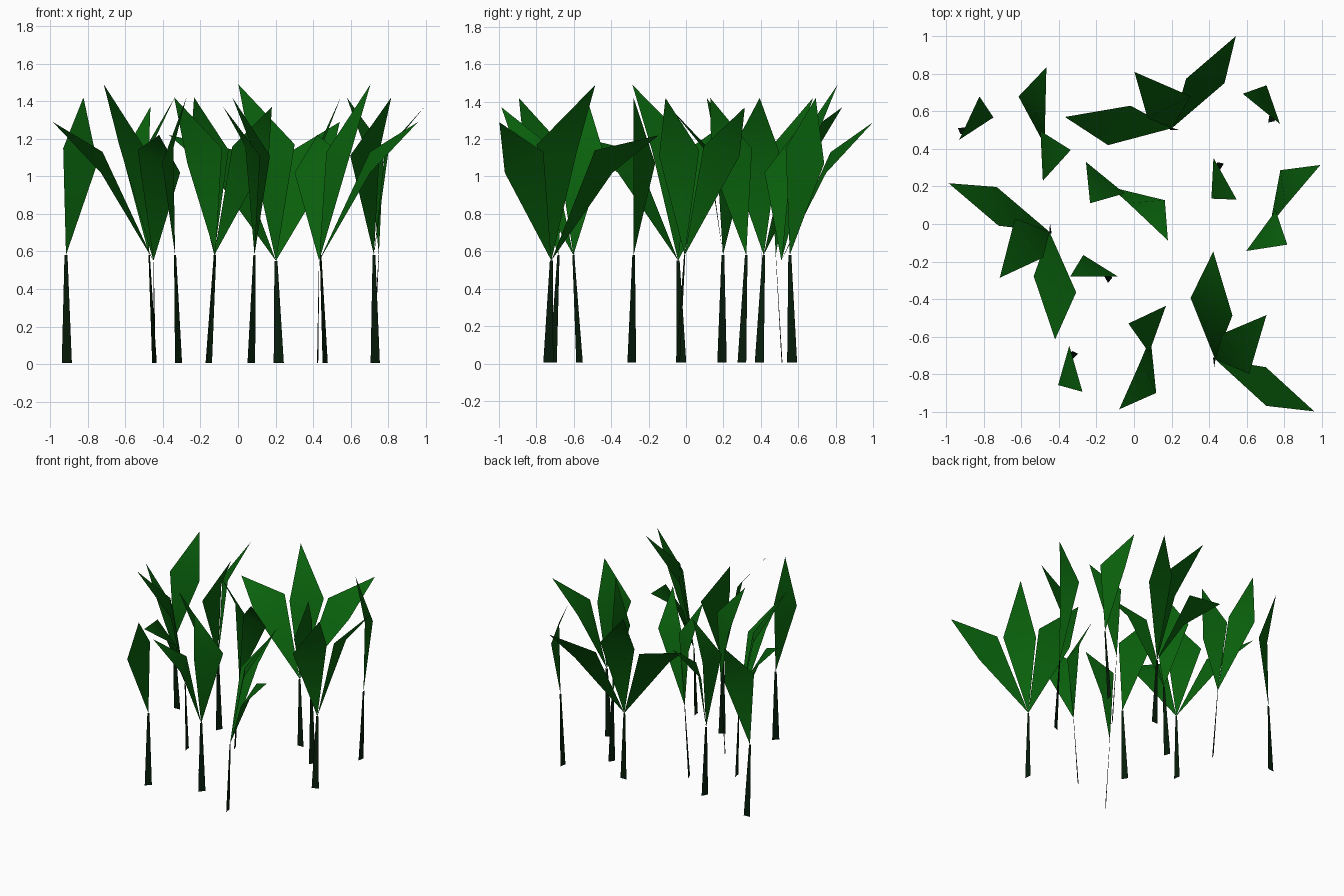
import bpy
from math import radians, cos, sin
from mathutils import Matrix, Vector

if "Cube" in bpy.data.objects:
    bpy.data.objects.remove(bpy.data.objects["Cube"])


def material(name, rgb):
    m = bpy.data.materials.new(name)
    m.diffuse_color = (*rgb, 1)
    m.use_nodes = True
    m.node_tree.nodes["Principled BSDF"].inputs["Base Color"].default_value = m.diffuse_color
    return m


LEAF = material("leaf_green", (0.003, 0.125, 0.004))
STEM = material("stem_dark", (0.002, 0.012, 0.003))


def add_mesh(name, verts, faces, mat, place):
    me = bpy.data.meshes.new(name)
    me.from_pydata([place @ Vector(v) for v in verts], [], faces)
    me.materials.append(mat)
    me.shade_smooth()
    bpy.context.collection.objects.link(bpy.data.objects.new(name, me))


def leaf(name, base, side_a, tip, side_b, place):
    # four-cornered leaf whose tip droops over a soft fold between its sides
    add_mesh(name, [base, side_a, tip, side_b], [(0, 1, 3), (1, 2, 3)], LEAF, place)


def stem(name, foot, top, angle, place):
    # flat tapering blade
    d = Vector((cos(radians(angle)), sin(radians(angle)), 0))
    f, t = Vector((foot[0], foot[1], 0.005)), Vector(top)
    add_mesh(name, [f - d * 0.027, f + d * 0.027, t + d * 0.008, t - d * 0.008],
             [(0, 1, 2, 3)], STEM, place)


# plant kinds: stem foot, stem top, blade angle, leaves as (side, tip, side)
SMALL = dict(foot=(0.032, 0.01), top=(0, 0, 0.58), angle=-60, leaves=[
    ((0.15, -0.115, 1.07), (0.22, 0, 1.42), (-0.035, 0, 1.15))])
MEDIUM = dict(foot=(-0.052, -0.037), top=(-0.029, -0.008, 0.58), angle=-25, leaves=[
    ((0.229, 0.143, 1.11), (0.39, 0, 1.37), (0.10, -0.003, 1.16)),
    ((-0.215, -0.002, 1.11), (-0.046, -0.145, 1.42), (0.05, 0.02, 1.14))])
LARGE = dict(foot=(0.015, -0.01), top=(0, 0, 0.55), angle=0, leaves=[
    ((-0.22, 0.12, 1.14), (-0.57, 0.06, 1.22), (-0.34, -0.09, 1.02)),
    ((0.10, 0.17, 1.17), (-0.20, 0.30, 1.49), (-0.13, 0.055, 1.13)),
    ((0.28, 0.24, 1.02), (0.34, 0.49, 1.29), (0.075, 0.263, 1.13))])

# where each plant stands and how far it is turned
PLANTS = [
    ("small", SMALL, [(-0.916, 0.48, 65), (0.75, 0.555, 141), (0.44, 0.322, 299),
                      (-0.12, -0.28, 180), (-0.335, -0.682, 286)]),
    ("medium", MEDIUM, [(0.737, 0.02, 49), (-0.48, 0.445, 88),
                        (0.083, -0.632, 245.5), (-0.10, 0.183, -44)]),
    ("large", LARGE, [(0.202, 0.51, 0), (-0.45, -0.042, 99), (0.432, -0.72, -83)]),
]

for size, kind, spots in PLANTS:
    for i, (x, y, turn) in enumerate(spots, 1):
        place = Matrix.Translation((x, y, 0)) @ Matrix.Rotation(radians(turn), 4, 'Z')
        stem(f"{size}_plant_{i}_stem", kind["foot"], kind["top"], kind["angle"], place)
        for j, (a, tip, b) in enumerate(kind["leaves"], 1):
            leaf(f"{size}_plant_{i}_leaf_{j}", kind["top"], a, tip, b, place)
